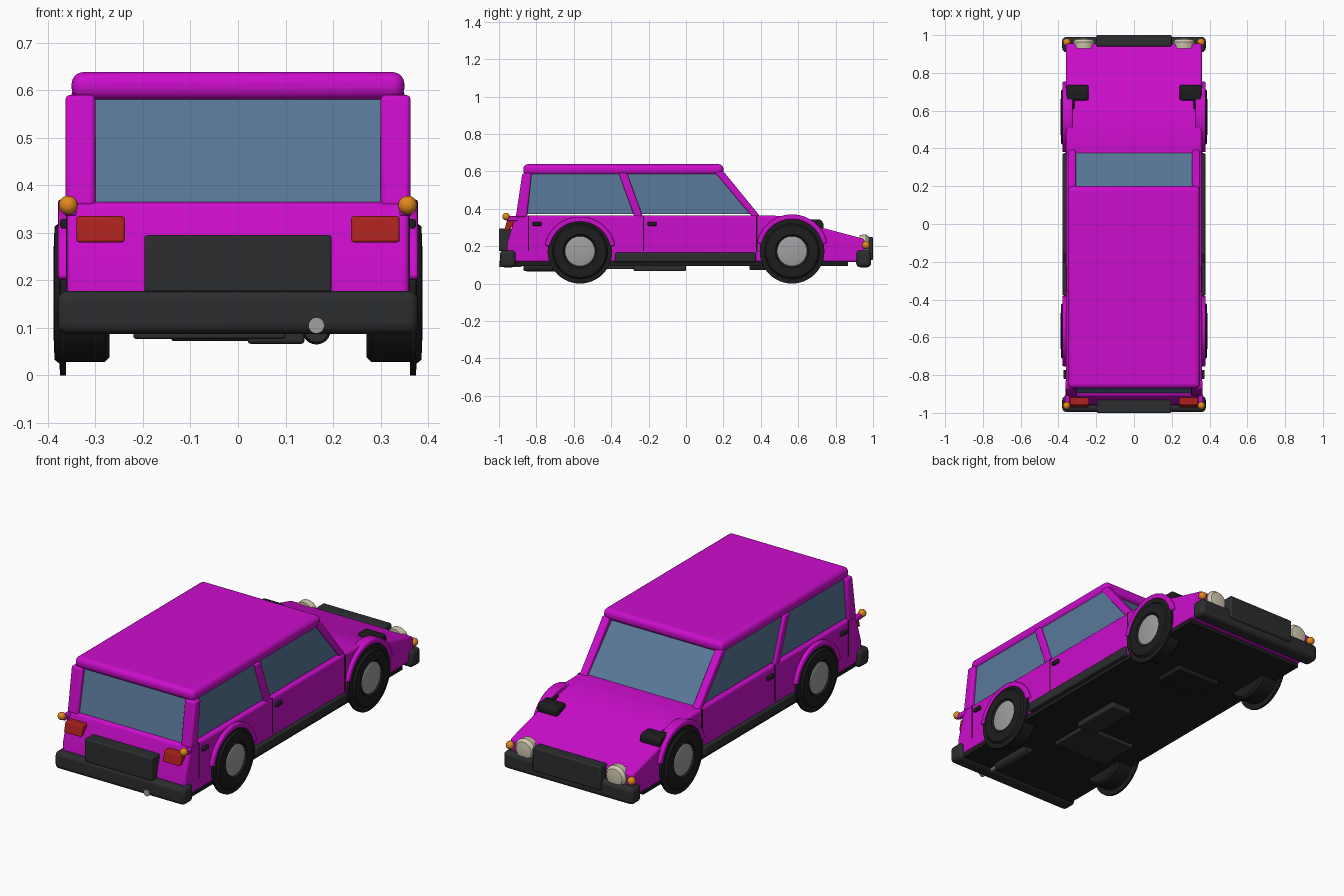
import bpy, bmesh, math
from mathutils import Matrix, Vector

if "Cube" in bpy.data.objects:
    bpy.data.objects.remove(bpy.data.objects["Cube"])


def mat(name, r, g, b):
    m = bpy.data.materials.new(name)
    m.diffuse_color = (r, g, b, 1)
    m.use_nodes = True
    m.node_tree.nodes["Principled BSDF"].inputs["Base Color"].default_value = m.diffuse_color
    return m


PAINT = mat("paint", .6, .004, .6)
BLACK = mat("black", .012, .012, .013)
DARK = mat("dark_trim", .025, .026, .028)
GLASS = mat("glass", .1, .19, .32)
RED = mat("red_lens", .4, .015, .012)
AMBER = mat("amber_lens", .75, .25, .01)
CREAM = mat("lamp", .62, .57, .42)
STEEL = mat("steel", .35, .35, .36)


def finish(name, bm, m, bevel=0, seg=3):
    bmesh.ops.recalc_face_normals(bm, faces=bm.faces)
    me = bpy.data.meshes.new(name)
    bm.to_mesh(me)
    bm.free()
    ob = bpy.data.objects.new(name, me)
    bpy.context.collection.objects.link(ob)
    me.materials.append(m)
    if bevel:
        mod = ob.modifiers.new("bevel", 'BEVEL')
        mod.width, mod.segments, mod.limit_method = bevel, seg, 'ANGLE'
    bpy.ops.object.select_all(action='DESELECT')
    ob.select_set(True)
    bpy.context.view_layer.objects.active = ob
    bpy.ops.object.shade_smooth_by_angle(angle=math.radians(35))
    return ob


def prism(name, pts, x0, x1, m, bevel=0, seg=3):
    """Extrude a (y, z) side profile from x0 to x1."""
    bm = bmesh.new()
    f = bm.faces.new([bm.verts.new((x0, y, z)) for y, z in pts])
    r = bmesh.ops.extrude_face_region(bm, geom=[f])
    vs = [v for v in r['geom'] if isinstance(v, bmesh.types.BMVert)]
    bmesh.ops.translate(bm, verts=vs, vec=(x1 - x0, 0, 0))
    return finish(name, bm, m, bevel, seg)


def box(name, x0, x1, y0, y1, z0, z1, m, bevel=0, seg=3):
    return prism(name, [(y0, z0), (y1, z0), (y1, z1), (y0, z1)], x0, x1, m, bevel, seg)


def lathe(name, prof, centre, axis, m, n=48):
    """Spin an (offset, radius) profile about the x or y axis."""
    bm = bmesh.new()
    vs = [bm.verts.new((a, 0, r)) for a, r in prof]
    es = [bm.edges.new(p) for p in zip(vs, vs[1:])]
    bmesh.ops.spin(bm, geom=vs + es, cent=(0, 0, 0), axis=(1, 0, 0),
                   angle=2 * math.pi, steps=n)
    bmesh.ops.remove_doubles(bm, verts=bm.verts, dist=1e-5)
    if axis == 'y':
        bmesh.ops.rotate(bm, verts=bm.verts, matrix=Matrix.Rotation(math.pi / 2, 3, 'Z'))
    bmesh.ops.translate(bm, verts=bm.verts, vec=Vector(centre))
    return finish(name, bm, m)


def ball(name, c, r, m):
    bm = bmesh.new()
    bmesh.ops.create_uvsphere(bm, u_segments=20, v_segments=12, radius=r)
    bmesh.ops.translate(bm, verts=bm.verts, vec=Vector(c))
    return finish(name, bm, m)


# Lower body and floor
prism("lower_body", [(-.96, .115), (-.955, .22), (-.91, .365), (.40, .365), (.50, .362),
                     (.62, .338), (.73, .298), (.955, .238), (.955, .115)],
      -.36, .36, PAINT, .012)
box("floor_pan", -.355, .355, -.96, .865, .095, .125, BLACK)

# Roof and end windows
box("roof", -.35, .35, -.87, .20, .58, .638, PAINT, .024, 4)
prism("rear_window", [(-.895, .36), (-.85, .585), (-.835, .585), (-.88, .36)], -.31, .31, GLASS)
prism("windshield", [(.38, .36), (.17, .59), (.155, .59), (.365, .36)], -.32, .32, GLASS)

# Bumpers, grille and plate
for tag, y0, y1 in (("rear", -.995, -.91), ("front", .91, .99)):
    box(tag + "_bumper", -.38, .38, y0, y1, .087, .178, DARK, .022, 4)
box("grille", -.2, .2, .94, 1.0, .125, .25, DARK, .008)
box("rear_plate", -.197, .197, -1.0, -.93, .175, .295, DARK, .006)

# Underside parts
box("fuel_tank", -.22, .10, -.50, -.27, .077, .1, DARK, .005)
box("gearbox_cover", .02, .14, -.28, 0, .066, .1, DARK, .008)
box("engine_guard", -.14, .12, .34, .5, .072, .1, BLACK, .005)
lathe("muffler", [(-.12, 0), (-.12, .025), (-.1, .03), (.1, .03), (.12, .025), (.12, 0)],
      (.165, -.75, .095), 'y', DARK, 24)
lathe("exhaust_tip", [(-.06, 0), (-.06, .017), (.06, .017), (.06, 0)],
      (.165, -.94, .105), 'y', STEEL, 20)

for s, side in ((-1, "left"), (1, "right")):
    def sbox(name, x0, x1, *rest):
        box(f"{side}_{name}", s * x0, s * x1, *rest)

    def sprism(name, pts, x0, x1, *rest):
        prism(f"{side}_{name}", pts, s * x0, s * x1, *rest)

    # Pillars and side glass
    sprism("rear_pillar", [(-.91, .355), (-.875, .59), (-.825, .59), (-.85, .355)],
           .30, .363, PAINT, .01)
    sprism("middle_pillar", [(-.275, .355), (-.36, .59), (-.315, .59), (-.23, .355)],
           .325, .358, PAINT, .008)
    sprism("front_pillar", [(.40, .355), (.20, .60), (.15, .60), (.355, .355)],
           .308, .35, PAINT, .008)
    sprism("side_window", [(-.86, .372), (-.84, .59), (.16, .59), (.365, .372)],
           .332, .342, GLASS)

    # Side skirt, door handles and seams
    sbox("skirt", .33, .378, -.38, .375, .115, .165, DARK, .008)
    for i, y in enumerate((-.82, -.205)):
        sbox(f"door_handle_{i}", .355, .374, y, y + .048, .309, .329, BLACK, .005)
        sbox(f"door_seam_{i}", .35, .362, y - .026, y - .02, .175, .362, BLACK)
    sbox("door_seam_front", .35, .362, .375, .383, .165, .362, BLACK)

    # Hood vents
    sprism("hood_vent", [(.655, .30), (.655, .342), (.72, .342), (.735, .325), (.735, .29)],
           .24, .358, BLACK, .012)
    sprism("hood_vent_side", [(.60, .31), (.61, .35), (.67, .345), (.67, .30)],
           .315, .358, BLACK, .008)

    # Lamps
    sprism("tail_lamp", [(-.955, .28), (-.972, .28), (-.958, .335), (-.90, .335)],
           .238, .34, RED, .006)
    lathe(f"{side}_headlamp", [(-.03, 0), (-.03, .055), (.005, .058), (.02, .045), (.028, 0)],
          (s * .265, .958, .205), 'y', CREAM, 32)
    ball(f"{side}_rear_indicator", (s * .357, -.962, .358), .02, AMBER)
    ball(f"{side}_front_indicator", (s * .355, .962, .205), .021, AMBER)
    sbox("rear_indicator_mount", .34, .365, -.96, -.90, .335, .36, PAINT, .005)

    for end, y in (("rear", -.567), ("front", .567)):
        # Wheel: wide tyre with a thin outer tread ring, dished hub
        c = (0, y, .173)
        lathe(f"{side}_{end}_tyre",
              [(s * a, r) for a, r in ((.27, 0), (.27, .135), (.28, .145), (.362, .145),
                                       (.362, .173), (.374, .173), (.376, .148), (.386, .14),
                                       (.388, .09), (.376, .08), (.376, 0))],
              c, 'x', BLACK)
        lathe(f"{side}_{end}_hub", [(s * .36, 0), (s * .36, .08), (s * .382, .08),
                                    (s * .386, .07), (s * .38, 0)], c, 'x', STEEL)
        # Fender arch
        zc = .165 if end == "rear" else .178
        arc = [math.radians(12 + 156 * i / 24) for i in range(25)]
        ring = [(y + .192 * math.cos(a), zc + .192 * math.sin(a)) for a in arc]
        ring += [(y + .165 * math.cos(a), zc + .165 * math.sin(a)) for a in reversed(arc)]
        sprism(f"{end}_arch", ring, .325, .379, PAINT, .006, 2)
